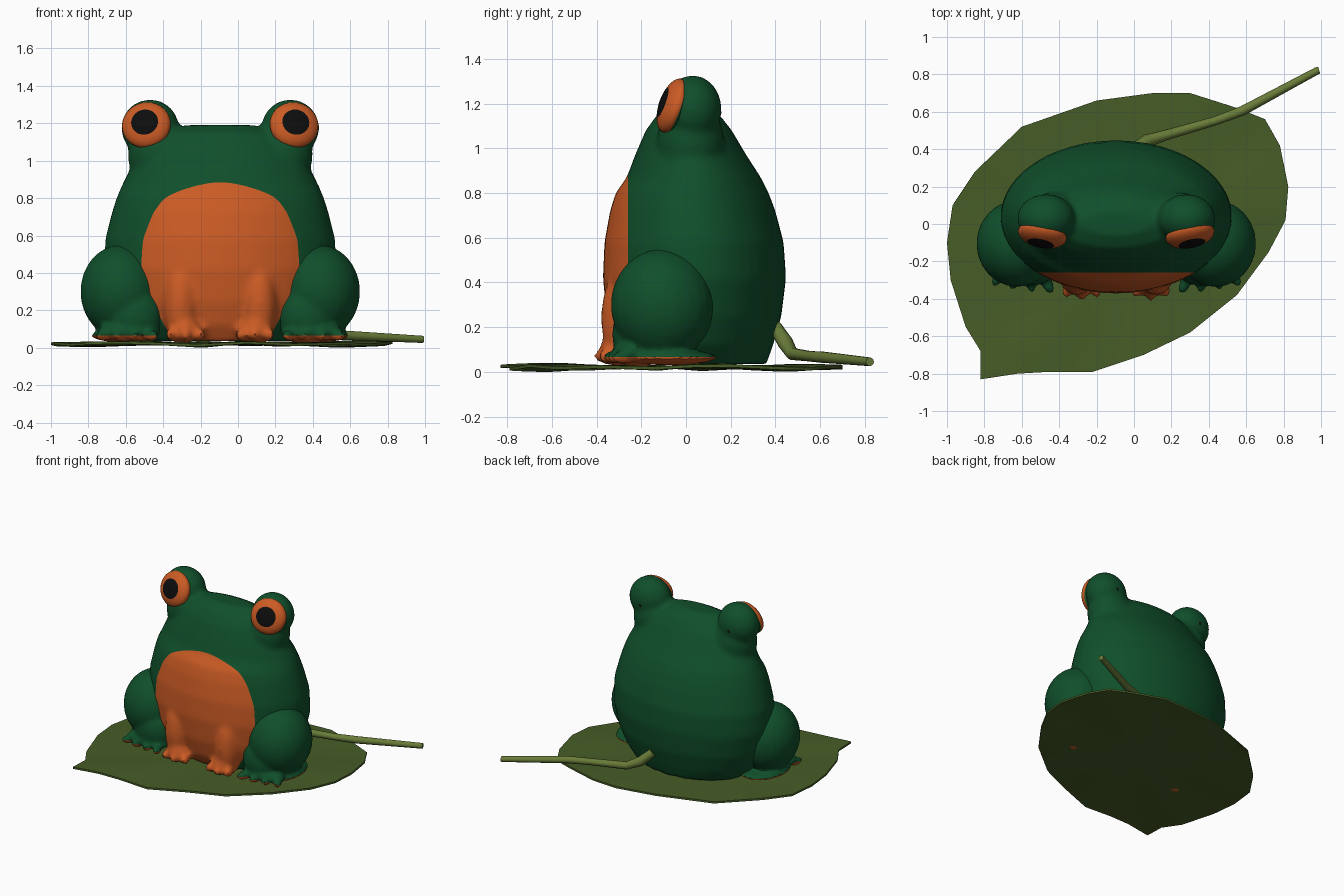
import bpy, bmesh, math
from mathutils import Vector, Matrix

if "Cube" in bpy.data.objects:
    bpy.data.objects.remove(bpy.data.objects["Cube"])

CX = -0.095  # the frog sits a little left of the origin


def material(name, rgb):
    m = bpy.data.materials.new(name)
    m.diffuse_color = (*rgb, 1)
    m.use_nodes = True
    m.node_tree.nodes["Principled BSDF"].inputs["Base Color"].default_value = m.diffuse_color
    return m


GREEN = material("frog green", (0.005, 0.078, 0.024))
ORANGE = material("belly orange", (0.60, 0.105, 0.018))
BLACK = material("pupil black", (0.004, 0.004, 0.004))
LEAF = material("leaf green", (0.062, 0.108, 0.02))
STEM = material("stem green", (0.14, 0.20, 0.04))


def add_object(name, bm, mats):
    bmesh.ops.recalc_face_normals(bm, faces=bm.faces)
    me = bpy.data.meshes.new(name)
    bm.to_mesh(me)
    bm.free()
    ob = bpy.data.objects.new(name, me)
    bpy.context.collection.objects.link(ob)
    for m in mats:
        me.materials.append(m)
    return ob


def bake(ob):
    dg = bpy.context.evaluated_depsgraph_get()
    me = bpy.data.meshes.new_from_object(ob.evaluated_get(dg))
    ob.modifiers.clear()
    ob.data = me


def ellipsoid(bm, c, r, turn=0.0):
    m = Matrix.Translation(c) @ Matrix.Rotation(turn, 4, 'Z') @ Matrix.Diagonal((*r, 1))
    bmesh.ops.create_uvsphere(bm, u_segments=24, v_segments=16, radius=1, matrix=m)


def loft(bm, rings):
    loops = [[bm.verts.new(p) for p in ring] for ring in rings]
    n = len(loops[0])
    for a, b in zip(loops, loops[1:]):
        for i in range(n):
            bm.faces.new((a[i], a[(i + 1) % n], b[(i + 1) % n], b[i]))
    return loops


def blend(ob, voxel, steps):
    """Fuse overlapping volumes into one smooth skin."""
    r = ob.modifiers.new("fuse", 'REMESH')
    r.mode, r.voxel_size = 'VOXEL', voxel
    s = ob.modifiers.new("soften", 'SMOOTH')
    s.factor, s.iterations = 0.5, steps
    bake(ob)


def split_colour(ob, co, no):
    """Cut along a plane; faces on the normal side take the second colour."""
    bm = bmesh.new()
    bm.from_mesh(ob.data)
    bmesh.ops.bisect_plane(bm, geom=bm.verts[:] + bm.edges[:] + bm.faces[:],
                           plane_co=co, plane_no=no)
    for f in bm.faces:
        f.material_index = int((f.calc_center_median() - Vector(co)).dot(Vector(no)) > 0)
    bm.to_mesh(ob.data)
    bm.free()


# Torso: stacked oval sections (z, half width, front y, back y)
SECTIONS = [(0.035, .44, -.27, .36), (0.12, .52, -.32, .39), (0.25, .58, -.355, .427),
            (0.42, .62, -.372, .448), (0.58, .615, -.365, .437), (0.72, .58, -.34, .40),
            (0.80, .555, -.315, .37), (0.87, .525, -.265, .335), (0.97, .475, -.228, .27),
            (1.08, .40, -.18, .205), (1.15, .32, -.13, .15), (1.19, .18, -.06, .07)]
bm = bmesh.new()
rings = []
for z, rx, f, b in SECTIONS:
    angles = [i * math.tau / 48 for i in range(48)]
    rings.append([(CX + rx * math.cos(a), (f + b) / 2 + (b - f) / 2 * math.sin(a), z) for a in angles])
loops = loft(bm, rings)
bm.faces.new(loops[0])
bm.faces.new(loops[-1])
for s in (-1, 1):
    # eye bump and its neck
    ellipsoid(bm, (CX + s * .375, .03, 1.175), (.155, .13, .152))
    ellipsoid(bm, (CX + s * .33, .02, 1.03), (.165, .15, .19))
    # front arm, hand and fingers
    ellipsoid(bm, (CX + s * .21, -.275, .24), (.095, .105, .23))
    ellipsoid(bm, (CX + s * .19, -.31, .10), (.08, .075, .075))
    for k in (-1, 0, 1):
        ellipsoid(bm, (CX + s * .185 + k * .068, -.35 + .015 * abs(k), .07), (.033, .065, .037), k * .35)
torso = add_object("torso", bm, [GREEN, ORANGE])
blend(torso, 0.018, 5)
split_colour(torso, (0, -0.26, 0), (0, -1, 0))

for s, side in ((-1, "left"), (1, "right")):
    # Hind leg: haunch, shin, flat foot and splayed toes with orange soles
    bm = bmesh.new()
    ellipsoid(bm, (CX + s * .53, -.105, .30), (.218, .232, .25))
    ellipsoid(bm, (CX + s * .46, -.22, .17), (.15, .11, .16))
    ellipsoid(bm, (CX + s * .52, -.08, .065), (.17, .22, .035))
    ellipsoid(bm, (CX + s * .49, -.25, .085), (.17, .08, .05))
    for k in range(4):
        ellipsoid(bm, (CX + s * (.37 + .085 * k), -.315 + .012 * k, .065), (.03, .065, .03),
                  s * (k - 1.2) * .35)
    leg = add_object("hind_leg_" + side, bm, [GREEN, ORANGE])
    blend(leg, 0.015, 4)
    split_colour(leg, (0, 0, 0.066), (0, 0, -1))

    # Eye: shallow dome, black pupil cap and orange iris
    bm = bmesh.new()
    bmesh.ops.create_uvsphere(bm, u_segments=32, v_segments=16, radius=1)
    for f in bm.faces:
        z = f.calc_center_median().z
        f.material_index = 1 if z > 0.83 else (0 if z > -0.1 else 2)
    n = Vector((s * .2, -1, .35))
    bm.transform(Matrix.Translation((CX + s * .395, -.058, 1.19))
                 @ n.to_track_quat('Z', 'Y').to_matrix().to_4x4()
                 @ Matrix.Diagonal((.132, .128, .06, 1)))
    add_object("eye_" + side, bm, [ORANGE, BLACK, GREEN])

    # Small dark spot behind each eye bump
    bm = bmesh.new()
    ellipsoid(bm, (CX + s * .375, .152, 1.16), (.014, .006, .016))
    add_object("eye_spot_" + side, bm, [BLACK])

# Leaf: outline shrunk in rings towards the middle, with a wavy rim
OUTLINE = [(-.82, -.83), (-.62, -.80), (-.45, -.79), (-.22, -.79), (.05, -.70), (.3, -.58),
           (.55, -.38), (.72, -.15), (.81, .02), (.825, .2), (.78, .42), (.70, .56), (.55, .62),
           (.3, .70), (.1, .70), (-.2, .66), (-.6, .52), (-.85, .28), (-.97, .1), (-1.0, -.1),
           (-.98, -.3), (-.90, -.55), (-.82, -.68)]
MID = (-.08, -.03)
bm = bmesh.new()
rings = []
for s in (1, .88, .75, .6, .4, .2):
    ring = []
    for x, y in OUTLINE:
        a = math.atan2(y - MID[1], x - MID[0])
        wave = .024 * s ** 3 * (math.sin(8 * a) + .4 * math.sin(5 * a + 1)) * (.6 + .4 * math.cos(9 * s))
        ring.append((MID[0] + s * (x - MID[0]), MID[1] + s * (y - MID[1]), .038 + wave))
    rings.append(ring)
loops = loft(bm, rings)
bm.faces.new(loops[-1])
leaf = add_object("leaf", bm, [LEAF])
if leaf.data.polygons[0].normal.z < 0:
    leaf.data.flip_normals()
sol = leaf.modifiers.new("thickness", 'SOLIDIFY')
sol.thickness, sol.offset = 0.014, -1
bake(leaf)
low = min(v.co.z for v in leaf.data.vertices)
for v in leaf.data.vertices:
    v.co.z -= low

# Stem: tapered tube from behind the frog, out past the leaf edge
PATH = [(0, .40, .20, .03), (.07, .445, .13, .035), (.17, .475, .08, .028), (.43, .55, .07, .024),
        (.58, .605, .066, .026), (.98, .82, .045, .02), (.99, .823, .045, .019)]
bm = bmesh.new()
pts = [Vector(p[:3]) for p in PATH]
rings = []
for i, p in enumerate(pts):
    q = (pts[min(i + 1, len(pts) - 1)] - pts[max(i - 1, 0)]).to_track_quat('Z', 'Y')
    rings.append([p + q @ Vector((math.cos(k * math.tau / 10), math.sin(k * math.tau / 10), 0)) * PATH[i][3]
                  for k in range(10)])
loops = loft(bm, rings)
bm.faces.new(loops[0])
bm.faces.new(loops[-1])
add_object("leaf_stem", bm, [STEM])

# Smooth shading with sharp edges kept
for ob in bpy.context.collection.objects:
    ob.select_set(True)
    bpy.context.view_layer.objects.active = ob
bpy.ops.object.shade_smooth_by_angle(angle=math.radians(40))
